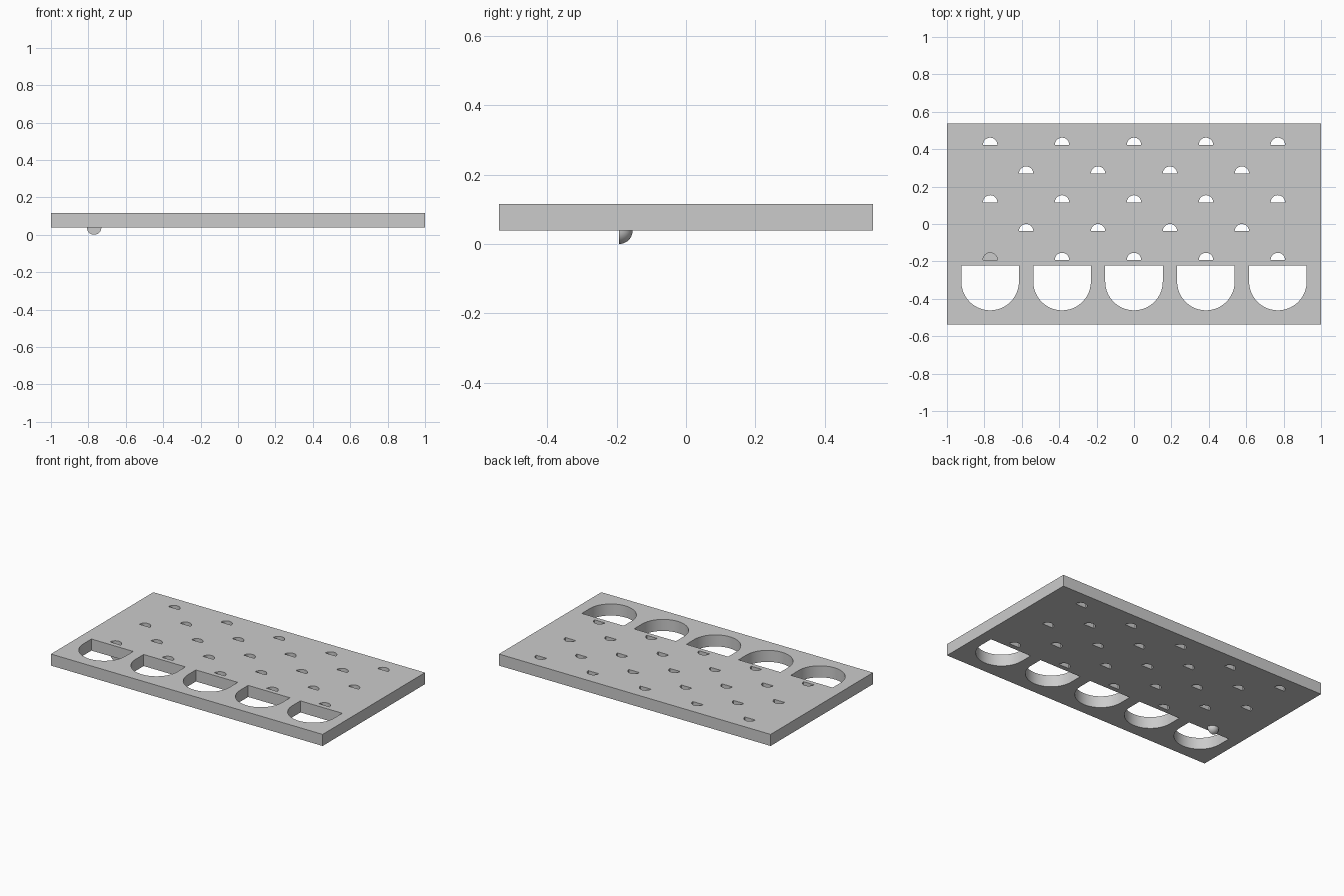
import bpy, bmesh
from math import pi, sin, cos
from mathutils import Vector

if "Cube" in bpy.data.objects:
    bpy.data.objects.remove(bpy.data.objects["Cube"])

U = 2 / 52            # module: plate is 52 x 28 x 2 modules
X0, Y0 = -20 * U, -5 * U


def arc(cx, cy, r, a0, a1, n):
    return [(cx + r * cos(a0 + (a1 - a0) * i / n),
             cy + r * sin(a0 + (a1 - a0) * i / n)) for i in range(n + 1)]


def small_hole(cx, cy):
    return arc(cx, cy, U, 0, pi, 20)


def large_hole(cx):
    # straight back edge with a round front
    return arc(cx, -8 * U, 4 * U, pi, 2 * pi, 40) + [(cx + 4 * U, -0.223), (cx - 4 * U, -0.223)]


def finish(obj):
    # weld, orient normals, smooth only the curved faces
    bm = bmesh.new()
    bm.from_mesh(obj.data)
    bmesh.ops.remove_doubles(bm, verts=bm.verts, dist=1e-5)
    bmesh.ops.recalc_face_normals(bm, faces=bm.faces)
    bm.to_mesh(obj.data)
    bm.free()
    bpy.ops.object.select_all(action='DESELECT')
    obj.select_set(True)
    bpy.context.view_layer.objects.active = obj
    bpy.ops.object.shade_smooth_by_angle()


# Plate outline, large front openings and staggered small holes
outlines = [[(-1, -14 * U), (1, -14 * U), (1, 14 * U), (-1, 14 * U)]]
outlines += [large_hole(10 * U * i) for i in range(-2, 3)]
for row in range(5):
    columns = range(-20, 21, 10) if row % 2 == 0 else range(-15, 16, 10)
    outlines += [small_hole(c * U, Y0 + 4 * U * row) for c in columns]

curve = bpy.data.curves.new("perforated_plate", 'CURVE')
curve.dimensions = '2D'
curve.fill_mode = 'BOTH'
curve.extrude = U
for pts in outlines:
    spline = curve.splines.new('POLY')
    spline.points.add(len(pts) - 1)
    for p, (x, y) in zip(spline.points, pts):
        p.co = (x, y, 0, 1)
    spline.use_cyclic_u = True
plate = bpy.data.objects.new("perforated_plate", curve)
bpy.context.collection.objects.link(plate)
plate.location.z = 2 * U
bpy.context.view_layer.objects.active = plate
plate.select_set(True)
bpy.ops.object.convert(target='MESH')
finish(bpy.context.object)

# Quarter-sphere plug beneath the front left small hole
bm = bmesh.new()
bmesh.ops.create_uvsphere(bm, u_segments=40, v_segments=20, radius=U)
for normal in (Vector((0, 0, 1)), Vector((0, -1, 0))):
    cut = bmesh.ops.bisect_plane(bm, geom=bm.verts[:] + bm.edges[:] + bm.faces[:],
                                 plane_co=(0, 0, 0), plane_no=normal,
                                 clear_outer=True, dist=1e-5)
    edges = [e for e in bm.edges if e.is_boundary]
    bmesh.ops.holes_fill(bm, edges=edges)
mesh = bpy.data.meshes.new("quarter_sphere_plug")
bm.to_mesh(mesh)
bm.free()
plug = bpy.data.objects.new("quarter_sphere_plug", mesh)
bpy.context.collection.objects.link(plug)
plug.location = (X0, Y0, U)
finish(plug)
